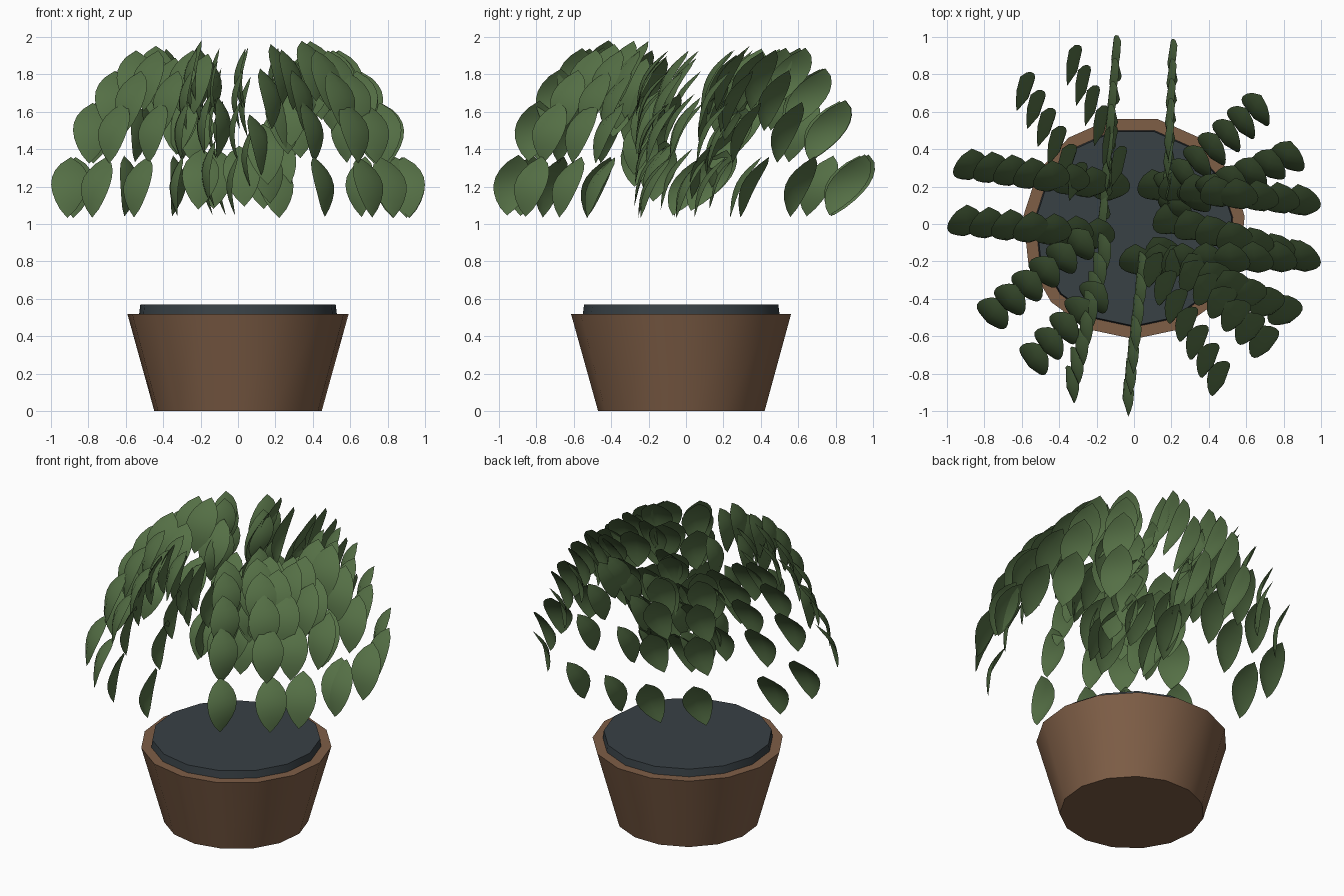
import bpy, bmesh, math
from mathutils import Vector

if "Cube" in bpy.data.objects:
    bpy.data.objects.remove(bpy.data.objects["Cube"])

def material(name, rgb):
    m = bpy.data.materials.new(name)
    m.diffuse_color = (*rgb, 1)
    m.use_nodes = True
    m.node_tree.nodes["Principled BSDF"].inputs["Base Color"].default_value = m.diffuse_color
    return m

CLAY = material("clay", (0.21, 0.112, 0.062))
SOIL = material("soil", (0.04, 0.052, 0.06))
LEAF = material("leaf", (0.09, 0.16, 0.06))

def finish(bm, name, mat, angle):
    me = bpy.data.meshes.new(name)
    bm.to_mesh(me)
    bm.free()
    ob = bpy.data.objects.new(name, me)
    bpy.context.collection.objects.link(ob)
    me.materials.append(mat)
    bpy.ops.object.select_all(action='DESELECT')
    ob.select_set(True)
    bpy.context.view_layer.objects.active = ob
    bpy.ops.object.shade_smooth_by_angle(angle=math.radians(angle))

SIDES = 15

def lathe(name, profile, mat):
    """Spin (radius, z) points into a closed, 15-sided solid with a corner at the front."""
    bm = bmesh.new()
    rings = []
    for r, z in profile:
        rings.append([bm.verts.new((r * math.sin(2 * math.pi * k / SIDES),
                                    -0.02 - r * math.cos(2 * math.pi * k / SIDES), z))
                      for k in range(SIDES)])
    for a, b in zip(rings, rings[1:]):
        for k in range(SIDES):
            n = (k + 1) % SIDES
            bm.faces.new((a[k], a[n], b[n], b[k]))
    bm.faces.new(rings[0][::-1])
    bm.faces.new(rings[-1])
    finish(bm, name, mat, 35)

# tapered pot with a flat rim, and the soil cap
lathe("pot", [(0.45, 0), (0.595, 0.52), (0.53, 0.52), (0.52, 0.48)], CLAY)
lathe("soil", [(0.535, 0.49), (0.525, 0.57)], SOIL)

def add_leaf(bm, centre, phi):
    """Hanging pointed oval, leaning to the front, bowed and creased along the midrib."""
    w_dir = Vector((math.cos(-phi), math.sin(-phi), 0))
    face = Vector((-w_dir.y, w_dir.x, 0))
    front = Vector((0, -1, 0))
    in_plane = 0.06 + 0.13 * max(0, math.sin(phi)) ** 4
    lean = face * face.dot(front) * 0.17 + w_dir * w_dir.dot(front) * in_plane
    lean += Vector((0.03 * math.cos(phi), 0, -0.325))
    bow = w_dir.cross(lean).normalized()
    if bow.z < 0:
        bow.negate()
    rows, steps = [], 8
    for i in range(steps + 1):
        t = i / steps
        half = 0.1 * math.sin(math.pi * t ** 0.9) ** 0.8 if 0 < i < steps else 0
        mid = centre + lean * (t - 0.5) + bow * 0.055 * (math.sin(math.pi * t) - 0.6)
        if half == 0:
            rows.append([bm.verts.new(mid)] * 3)
        else:
            rows.append([bm.verts.new(mid + w_dir * half * s - bow * 0.02 * abs(s) * half / 0.1)
                         for s in (-1, 0, 1)])
    for a, b in zip(rows, rows[1:]):
        for k in (0, 1):
            quad = list(dict.fromkeys((a[k], a[k + 1], b[k + 1], b[k])))
            bm.faces.new(quad[::-1])

# leaf heights from the tip of a frond inwards
HEIGHTS = [1.21, 1.5, 1.67, 1.78, 1.83, 1.83, 1.83, 1.83]

def inner_height(r):
    """Fronds droop again towards the middle of the plant."""
    pts = [(0.2, 1.21), (0.3, 1.5), (0.4, 1.7), (0.52, 1.83)]
    if r <= pts[0][0]:
        return pts[0][1]
    for (r0, z0), (r1, z1) in zip(pts, pts[1:]):
        if r <= r1:
            return z0 + (z1 - z0) * (r - r0) / (r1 - r0)
    return 2

# fronds: tip x, y, then root x, y, seen from above
FRONDS = [
    (-0.87, 0.29, -0.12, 0.18), (-0.9, -0.01, -0.2, -0.08),
    (-0.76, -0.49, -0.3, -0.12), (-0.54, -0.73, -0.22, -0.4),
    (-0.34, -0.86, -0.17, -0.15), (-0.04, -0.93, 0.04, -0.25),
    (0.46, -0.83, 0.12, -0.25), (0.7, -0.64, 0.25, -0.22),
    (0.81, -0.48, 0.15, -0.17), (0.9, -0.2, 0.02, -0.22),
    (0.88, -0.19, 0.2, 0.0), (0.9, 0.1, 0.12, 0.18),
    (0.82, 0.34, 0.22, 0.08), (0.65, 0.6, 0.18, 0.18),
    (0.2, 0.86, 0.17, 0.12), (-0.1, 0.88, -0.17, 0.02),
    (-0.32, 0.84, -0.08, 0.3), (-0.58, 0.7, -0.3, 0.22),
]

# arching fronds of hanging leaves
for n, (tx, ty, rx, ry) in enumerate(FRONDS):
    bm = bmesh.new()
    tip, root = Vector((tx, ty, 0)), Vector((rx, ry, 0))
    count = max(4, min(8, round((tip - root).length / 0.11) + 1))
    phi = math.atan2(ty - ry, tx - rx)
    for i in range(count):
        c = tip.lerp(root, i / (count - 1))
        c.z = min(HEIGHTS[i], inner_height(c.length)) if i > 1 else HEIGHTS[i]
        add_leaf(bm, c, phi)
    finish(bm, f"frond_{n + 1}", LEAF, 50)
